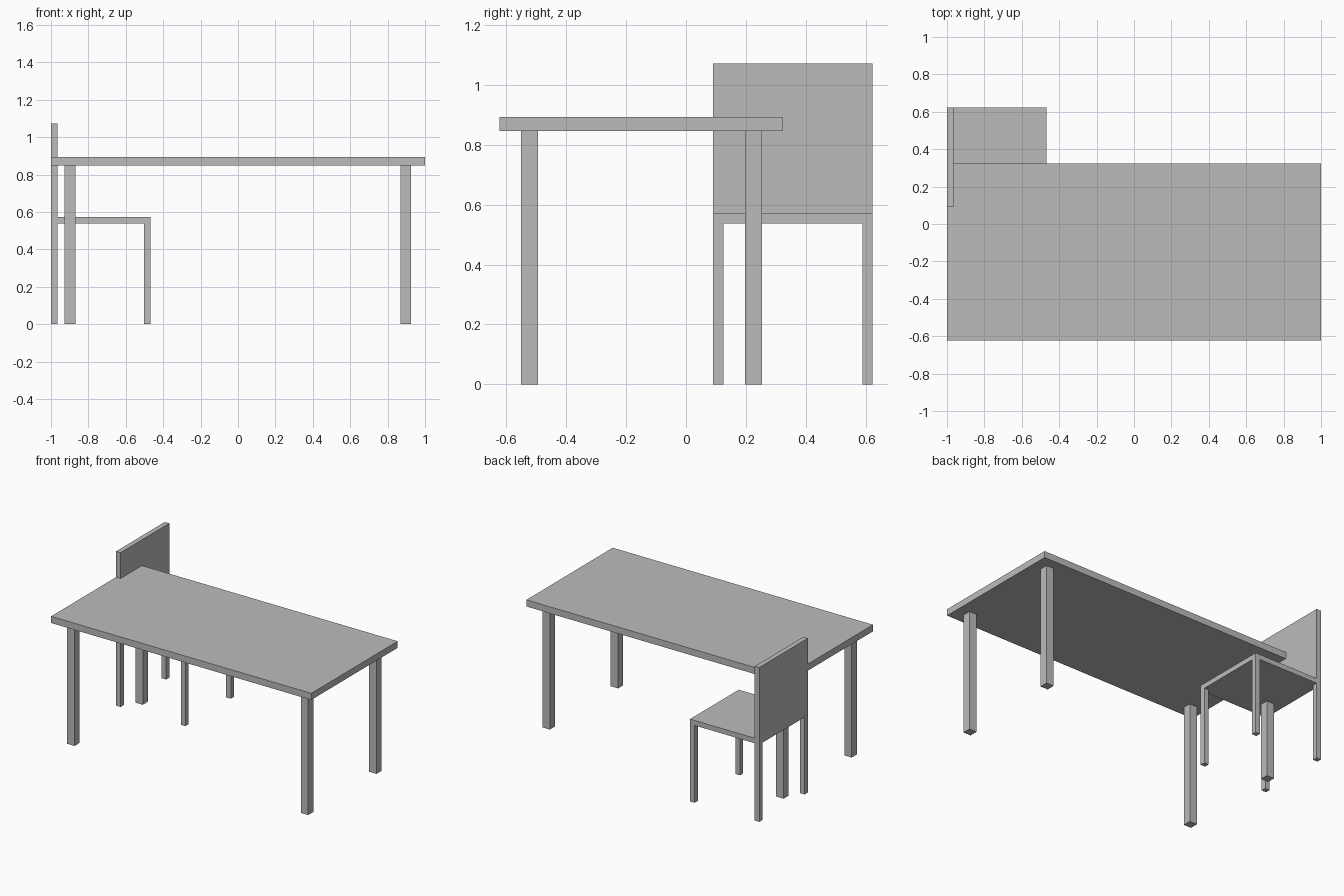
import bpy
import bmesh

if "Cube" in bpy.data.objects:
    bpy.data.objects.remove(bpy.data.objects["Cube"])

grey = bpy.data.materials.new("plain_grey")
grey.diffuse_color = (0.5, 0.5, 0.5, 1)
grey.use_nodes = True
grey.node_tree.nodes["Principled BSDF"].inputs["Base Color"].default_value = grey.diffuse_color


def box(name, x, y, z):
    """Axis-aligned box from (min, max) ranges."""
    bm = bmesh.new()
    bmesh.ops.create_cube(bm, size=1)
    for v in bm.verts:
        v.co = [r[0] if c < 0 else r[1] for c, r in zip(v.co, (x, y, z))]
    mesh = bpy.data.meshes.new(name)
    bm.to_mesh(mesh)
    bm.free()
    mesh.materials.append(grey)
    obj = bpy.data.objects.new(name, mesh)
    bpy.context.collection.objects.link(obj)
    return obj


def legs(prefix, xs, ys, size, top):
    """Four square legs, placed by their lower corners."""
    for side, x in zip(("left", "right"), xs):
        for end, y in zip(("front", "back"), ys):
            box(f"{prefix}_leg_{end}_{side}", (x, x + size), (y, y + size), (0, top))


# Table
box("table_top", (-1, 1), (-0.624, 0.324), (0.847, 0.893))
legs("table", (-0.927, 0.869), (-0.552, 0.197), 0.057, 0.847)

# Chair, tucked partly under the table, facing +x
x0, x1, y0, y1, t = -1, -0.468, 0.09, 0.624, 0.035
seat_z, seat_top = 0.537, 0.572
box("chair_seat", (x0 + t, x1), (y0, y1), (seat_z, seat_top))
box("chair_back", (x0, x0 + t), (y0, y1), (seat_z, 1.072))
legs("chair", (x0, x1 - t), (y0, y1 - t), t, seat_z)
